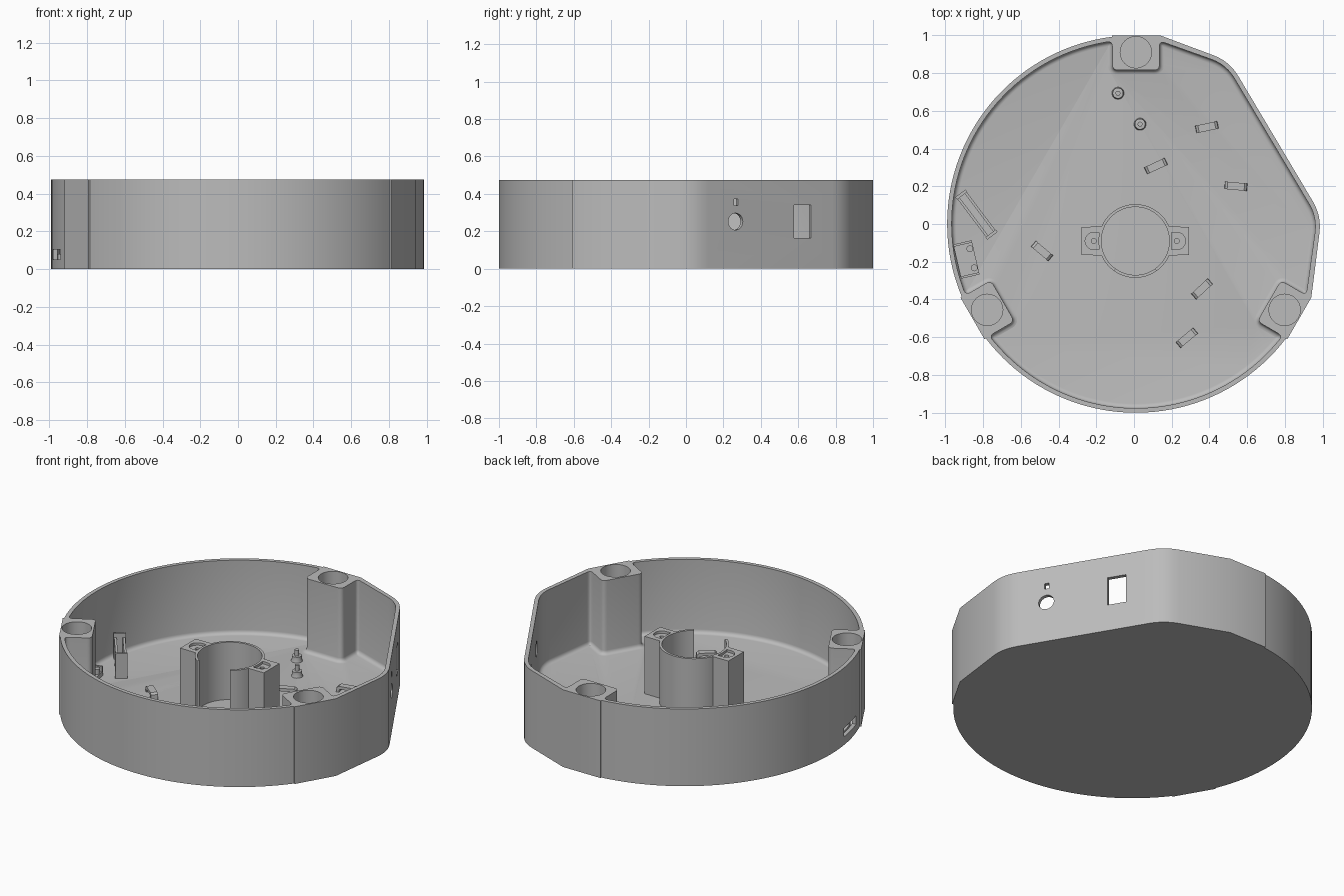
import bpy, bmesh
from math import sin, cos, radians, pi
from mathutils import Vector, Matrix

if "Cube" in bpy.data.objects:
    bpy.data.objects.remove(bpy.data.objects["Cube"], do_unlink=True)

mat = bpy.data.materials.new("plain grey plastic")
mat.use_nodes = True
mat.diffuse_color = (0.5, 0.5, 0.5, 1)
mat.node_tree.nodes["Principled BSDF"].inputs["Base Color"].default_value = (0.5, 0.5, 0.5, 1)

CX, HEIGHT, FLOOR, WALL, POST = 0.01, 0.475, 0.022, 0.024, 0.125
RING = Vector((0.007, -0.09))


def arc(a0, a1, r=1.0, c=(CX, 0), n=24):
    return [Vector((c[0] + r * cos(radians(a0 + (a1 - a0) * i / n)),
                    c[1] + r * sin(radians(a0 + (a1 - a0) * i / n)))) for i in range(n + 1)]


def polar(angle, d, t):
    """Point d outward and t sideways from the case centre."""
    a = radians(angle)
    return Vector((CX + d * cos(a) - t * sin(a), d * sin(a) + t * cos(a)))


def rounded(p, q, r, size, n=6):
    """Curve replacing corner q between p and r."""
    a = q + (p - q).normalized() * size
    b = q + (r - q).normalized() * size
    return [a * (1 - k) ** 2 + q * 2 * k * (1 - k) + b * k * k for k in [i / n for i in range(n + 1)]]


def inset(pts, d):
    out = []
    for i, p in enumerate(pts):
        u = (p - pts[i - 1]).normalized()
        v = (pts((i + 1) % len(pts)) if callable(pts) else pts[(i + 1) % len(pts)]) - p
        v = v.normalized()
        m = Vector((-u.y - v.y, u.x + v.x))
        out.append(p + m * (2 * d / max(m.length_squared, 0.5)))
    return out


def finish(name, bm, matrix=None):
    bmesh.ops.recalc_face_normals(bm, faces=bm.faces)
    mesh = bpy.data.meshes.new(name)
    bm.to_mesh(mesh)
    bm.free()
    mesh.materials.append(mat)
    ob = bpy.data.objects.new(name, mesh)
    bpy.context.collection.objects.link(ob)
    if matrix:
        mesh.transform(matrix)
    return ob


def loft(name, rings, matrix=None):
    """Skin a stack of (outline, z) sections and cap both ends."""
    bm = bmesh.new()
    rows = [[bm.verts.new((p[0], p[1], z)) for p in pts] for pts, z in rings]
    n = len(rows[0])
    for lo, hi in zip(rows, rows[1:]):
        for i in range(n):
            j = (i + 1) % n
            bm.faces.new((lo[i], lo[j], hi[j], hi[i]))
    bm.faces.new(rows[0][::-1])
    bm.faces.new(rows[-1])
    return finish(name, bm, matrix)


def prism(name, pts, z0, z1, matrix=None):
    return loft(name, [(pts, z0), (pts, z1)], matrix)


def cyl(name, c, r, z0, z1, n=40):
    return prism(name, arc(0, 360 - 360 / n, r, c, n - 1), z0, z1)


def box(name, c, size, z0, z1, angle=0):
    x, y = size[0] / 2, size[1] / 2
    m = Matrix.Translation((c[0], c[1], 0)) @ Matrix.Rotation(radians(angle), 4, 'Z')
    return prism(name, [(-x, -y), (x, -y), (x, y), (-x, y)], z0, z1, m)


def cut(ob, cutters):
    bpy.context.view_layer.objects.active = ob
    for c in cutters:
        c.hide_render = True
        mod = ob.modifiers.new("cut", 'BOOLEAN')
        mod.operation, mod.solver, mod.object = 'DIFFERENCE', 'EXACT', c
        bpy.ops.object.modifier_apply(modifier=mod.name)
        bpy.data.objects.remove(c, do_unlink=True)


# Outer outline: round on the left, flat angled panel on the right
p_top, p_side = polar(90, 1, -0.127), polar(330, 1, 0.127)
c_side, c_top = Vector((0.994, 0.042)), Vector((0.506, 0.862))
outer = arc(180, 202.7, n=8) + [polar(210, 1, -0.127), polar(210, 1, 0.127)]
outer += arc(217.3, 322.7, n=40) + [polar(330, 1, -0.127), p_side]
outer += rounded(p_side, c_side, c_top, 0.09) + rounded(c_side, c_top, p_top, 0.09)
outer += [p_top, polar(90, 1, 0.127)] + arc(97.3, 180, n=32)[:-1]

# Inner outline: inset wall, stepping in around the three screw posts
inner = inset(outer, WALL)
for ang in (210, 330, 90):
    a = radians(ang)
    d, t = Vector((cos(a), sin(a))), Vector((-sin(a), cos(a)))
    hit = [i for i, p in enumerate(inner)
           if (p - Vector((CX, 0))).dot(d) > 0.8 and abs((p - Vector((CX, 0))).dot(t)) < POST + 0.05]
    before, after = inner[hit[0] - 1], inner[hit[-1] + 1]
    corners = [before, polar(ang, 0.97, -POST), polar(ang, 0.815, -POST),
               polar(ang, 0.815, POST), polar(ang, 0.97, POST), after]
    step = []
    for i, size in ((1, 0.03), (2, 0.03), (3, 0.03), (4, 0.03)):
        step += rounded(corners[i - 1], corners[i], corners[i + 1], size)
    inner[hit[0]:hit[-1] + 1] = step

# Case shell, hollowed with a small fillet at the floor
case = prism("case_shell", outer, 0, HEIGHT)
F = 0.024
sections = [(inset(inner, F * (1 - sin(k))) if k < 1.5 else inner, FLOOR + F * (1 - cos(k)))
            for k in [pi / 2 * i / 4 for i in range(5)]]
cutters = [loft("cavity", sections + [(inner, HEIGHT + 0.1)])]
cutters += [cyl("post_hole", polar(ang, 0.91, 0), 0.083, 0.2, HEIGHT + 0.1) for ang in (90, 210, 330)]


# Openings through the flat panel
def on_panel(y):
    return (0.95 - (y - 0.116) / 1.68, y)


TURN = 30.75
cutters.append(box("window", on_panel(0.623), (0.15, 0.108), 0.165, 0.34, TURN))
cutters.append(box("small_window", on_panel(0.268), (0.15, 0.025), 0.338, 0.372, TURN))
px, py = on_panel(0.265)
cutters.append(prism("round_window", arc(0, 350, 0.045, (0, 0), 35), -0.08, 0.08,
                     Matrix.Translation((px, py, 0.252)) @ Matrix.Rotation(radians(TURN), 4, 'Z')
                     @ Matrix.Rotation(pi / 2, 4, 'Y')))
# Low slot in the curved wall
cutters.append(box("wall_slot", polar(193, 0.985, 0), (0.09, 0.18), 0.05, 0.105, 193))
cut(case, cutters)
parts = [case]

# Central open ring holder with two screw ears
LOW, TOP = FLOOR - 0.005, 0.375
parts.append(prism("holder_ring", arc(-55, 235, 0.195, RING, 56) + arc(235, -55, 0.18, RING, 56), LOW, TOP))
parts.append(prism("holder_lip", arc(235, 305, 0.195, RING, 14) + arc(305, 235, 0.18, RING, 14), LOW, 0.045))
for side, turn in (("left", 0), ("right", 180)):
    m = Matrix.Translation((RING.x, RING.y, 0)) @ Matrix.Rotation(radians(turn), 4, 'Z')
    ear = prism("holder_ear_" + side, [(0.285, -0.075), (0.285, 0.075)] + arc(24, -24, 0.187, (0, 0), 10),
                LOW, TOP, m)
    groove = prism("groove", [(0.192, -0.046)] + arc(-90, 90, 0.046, (0.22, 0), 14) + [(0.192, 0.046)],
                   TOP - 0.015, TOP + 0.05, m)
    hole = m @ Vector((0.22, 0, 0))
    cut(ear, [groove, cyl("ear_hole", hole, 0.013, 0.25, TOP + 0.05, 16)])
    parts.append(ear)

# Small cable bridges on the floor
bridges = [(0.386, 0.513, 12), (0.116, 0.307, 25), (0.54, 0.2, -5),
           (-0.487, -0.143, -40), (0.36, -0.344, 43), (0.28, -0.603, 40)]
arch = [(-0.06, 0), (-0.045, 0), (-0.04, 0.022), (0.04, 0.022), (0.045, 0),
        (0.06, 0), (0.058, 0.03), (0.045, 0.04), (-0.045, 0.04), (-0.058, 0.03)]
for i, (x, y, a) in enumerate(bridges):
    m = (Matrix.Translation((x, y, FLOOR - 0.003)) @ Matrix.Rotation(radians(a), 4, 'Z')
         @ Matrix.Rotation(pi / 2, 4, 'X'))
    parts.append(prism("cable_bridge_%d" % (i + 1), arch, -0.02, 0.02, m))

# Two stepped locating pins
for i, c in enumerate([(-0.085, 0.693), (0.032, 0.529)]):
    radii = [(0.034, LOW), (0.028, 0.035), (0.028, 0.055), (0.013, 0.056), (0.013, 0.09)]
    parts.append(loft("locating_pin_%d" % (i + 1), [(arc(0, 345, r, c, 23), z) for r, z in radii]))

# Upright board channel by the curved wall
A = -53
mid = Vector((-0.835, 0.05))
u, v = Vector((cos(radians(A)), sin(radians(A)))), Vector((-sin(radians(A)), cos(radians(A))))
parts.append(box("channel_base", mid, (0.27, 0.06), LOW, 0.05, A))
for name, s in (("inner", 1), ("outer", -1)):
    parts.append(box("channel_wall_" + name, mid + v * 0.024 * s, (0.27, 0.014), LOW, 0.15, A))
for name, s in (("front", 1), ("back", -1)):
    parts.append(box("channel_end_" + name, mid + u * 0.133 * s, (0.016, 0.068), LOW, 0.175, A))

# Low connector seat behind the wall slot
seat = Vector((-0.888, -0.188))
parts.append(box("connector_seat", seat, (0.1, 0.185), LOW, 0.05, 13))
for name, s in (("back", 1), ("front", -1)):
    w = Vector((-sin(radians(13)), cos(radians(13)))) * s
    parts.append(box("connector_rib_" + name, seat + w * 0.087, (0.1, 0.012), LOW, 0.08, 13))
    parts.append(cyl("connector_peg_" + name, seat + w * 0.052 + Vector((0.03, 0.006)), 0.018, LOW, 0.08, 20))

# Smooth curved walls while keeping hard edges
bpy.ops.object.select_all(action='DESELECT')
for ob in parts:
    ob.select_set(True)
bpy.context.view_layer.objects.active = case
bpy.ops.object.shade_smooth_by_angle(angle=radians(30))
